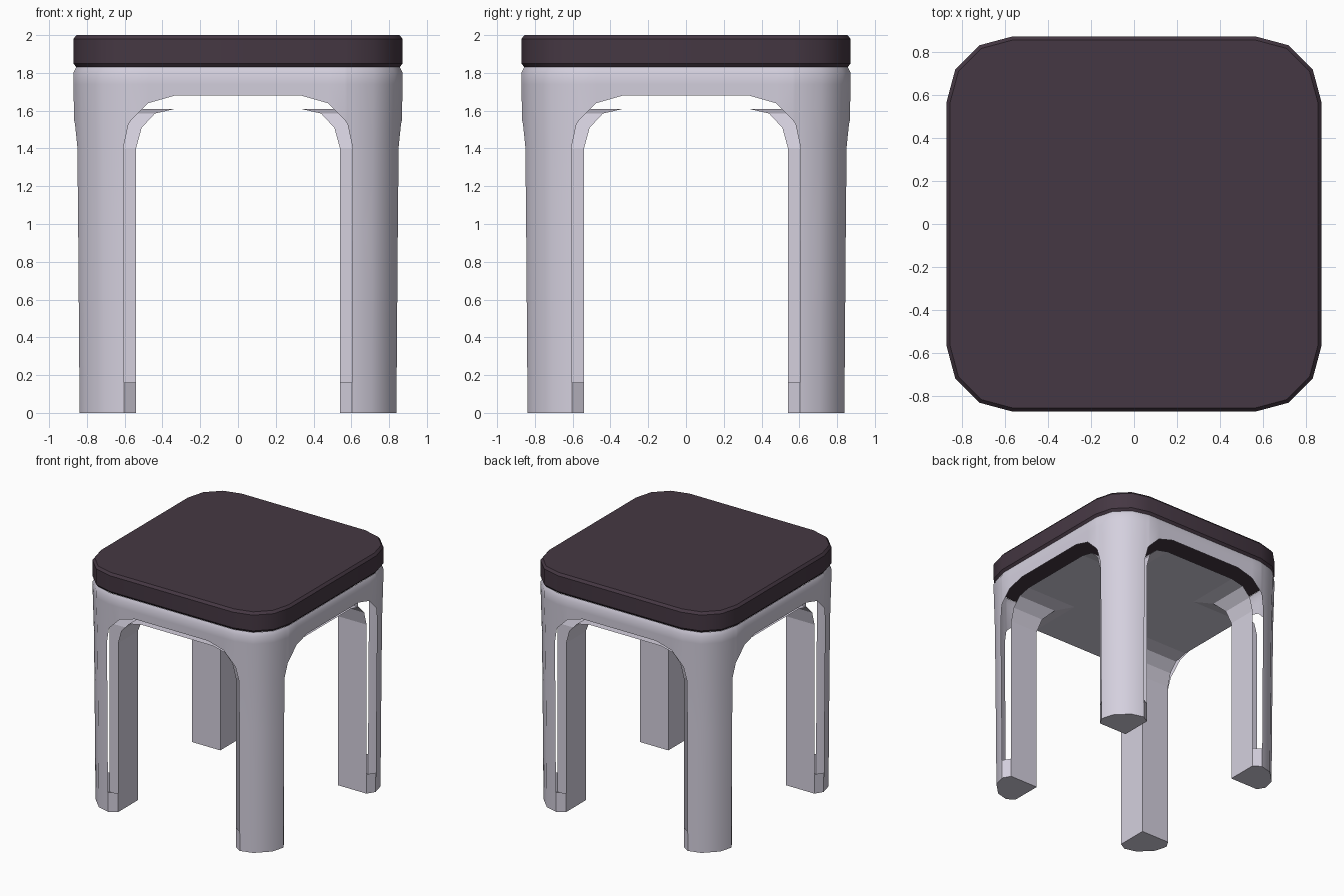
import bpy
import bmesh
import math

cube = bpy.data.objects.get("Cube")
if cube:
    bpy.data.objects.remove(cube)


def make_material(name, color):
    mat = bpy.data.materials.new(name)
    mat.use_nodes = True
    mat.diffuse_color = (*color, 1)
    mat.node_tree.nodes["Principled BSDF"].inputs["Base Color"].default_value = (*color, 1)
    return mat


plastic = make_material("pale lavender grey", (0.66, 0.63, 0.73))
cushion = make_material("dark plum", (0.060, 0.039, 0.056))

HALF, START = 0.872, 0.565        # half width, where the corner rounding begins
RADIUS = HALF - START


def finish(name, faces, mat, smooth):
    """Build one quarter from point loops and mirror it to all four."""
    bm = bmesh.new()
    for loop in faces:
        bm.faces.new([bm.verts.new(p) for p in loop])
    bmesh.ops.remove_doubles(bm, verts=bm.verts, dist=1e-4)
    mesh = bpy.data.meshes.new(name)
    bm.to_mesh(mesh)
    bm.free()
    mesh.materials.append(mat)
    obj = bpy.data.objects.new(name, mesh)
    bpy.context.collection.objects.link(obj)
    mirror = obj.modifiers.new("quarters", "MIRROR")
    mirror.use_axis = (True, True, False)
    bpy.ops.object.select_all(action="DESELECT")
    obj.select_set(True)
    bpy.context.view_layer.objects.active = obj
    bpy.ops.object.modifier_apply(modifier=mirror.name)
    if smooth:
        bpy.ops.object.shade_smooth_by_angle(angle=math.radians(35))
    return obj


def place(point, width, z):
    """Offset an outline point inward so the flat sides sit at width."""
    k = (width - START) / RADIUS
    core = [min(c, START) for c in point]
    return (*[c + (p - c) * k for c, p in zip(core, point)], z)


def strip(columns):
    """Quads between neighbouring columns of points listed from the top down."""
    return [(a[i], b[i], b[i + 1], a[i + 1])
            for a, b in zip(columns, columns[1:]) for i in range(len(a) - 1)]


corner = [(START + RADIUS * math.sin(math.radians(t)),
           START + RADIUS * math.cos(math.radians(t))) for t in (0, 30, 60, 90)]

# Seat: rounded square with chamfered rims
outline = [(0, HALF), *corner, (HALF, 0)]
seat_profile = [(0.855, 2.0), (HALF, 1.98), (HALF, 1.85), (0.855, 1.83)]
rings = [[place(p, w, z) for w, z in seat_profile] for p in outline]
seat_faces = strip(rings)
seat_faces.append([(0, 0, 2.0)] + [c[0] for c in reversed(rings)])
seat_faces.append([(0, 0, 1.83)] + [c[-1] for c in rings])
finish("seat", seat_faces, cushion, True)

# Outer shell: thin skin with an arch on every side
shell_profile = [(1.83, 0.857), (1.80, HALF), (1.55, 0.868), (1.40, 0.861), (1.0, 0.857), (0, 0.849)]


def shell_width(z):
    for (z1, w1), (z0, w0) in zip(shell_profile, shell_profile[1:]):
        if z >= z0:
            return w0 + (w1 - w0) * (z - z0) / (z1 - z0)


def on_facet(x):
    """Point on the outline at x, on the flat side or first corner facet."""
    (x0, y0), (x1, y1) = corner[:2]
    return (x, y0 + (y1 - y0) * max(0, x - x0) / (x1 - x0))


def column(p, heights):
    return [place(p, shell_width(z), z) for z in heights]


arch = [(0, 1.68), (0.335, 1.68), (0.475, 1.64), (START, 1.55), (0.58, 1.53), (0.607, 1.41)]
upper = [1.83, 1.80, 1.74]
half_arch = [(on_facet(x), upper + [z]) for x, z in arch]
leg = [(p, upper + [arch[-1][1]]) for p in corner[1:3]]
other_half = [((p[1], p[0]), h) for p, h in reversed(half_arch)]
shell_faces = strip([column(p, h) for p, h in half_arch + leg + other_half])

edge = half_arch[-1][0]
leg_outline = [edge, *corner[1:3], (edge[1], edge[0])]
leg_columns = [column(p, [arch[-1][1], 1.0, 0]) for p in leg_outline]
shell_faces += strip(leg_columns)

# Foot caps and the short lips closing the foot of each leg
INNER, DEPTH, LIP = 0.54, 0.80, 0.16
foot = [c[-1] for c in leg_columns]
shell_faces.append([(INNER, INNER, 0), (INNER, DEPTH, 0), *foot, (DEPTH, INNER, 0)])
for near, end in (((INNER, DEPTH), foot[0]), ((foot[-1][0], foot[-1][1]), (DEPTH, INNER))):
    shell_faces.append([(*near, LIP), (*end[:2], LIP), (*end[:2], 0), (*near, 0)])
finish("outer_shell", shell_faces, plastic, True)

# Inner frame: ceiling and inner leg walls, made by two crossing arched tunnels
tunnel = [(0, 1.61), (0.33, 1.61), (0.44, 1.585), (0.51, 1.51), (INNER, 1.40), (INNER, 0), (DEPTH, 0)]
frame_faces = []
for (xa, ha), (xb, hb) in zip(tunnel, tunnel[1:]):
    for (ya, ka), (yb, kb) in zip(tunnel, tunnel[1:]):
        if max(ha, ka) == 0:
            continue              # open here, closed by the foot cap
        a, b = (xa, ya, max(ha, ka)), (xa, yb, max(ha, kb))
        c, d = (xb, yb, max(hb, kb)), (xb, ya, max(hb, ka))
        frame_faces += [(a, b, c), (a, c, d)]
finish("inner_frame", frame_faces, plastic, False)
